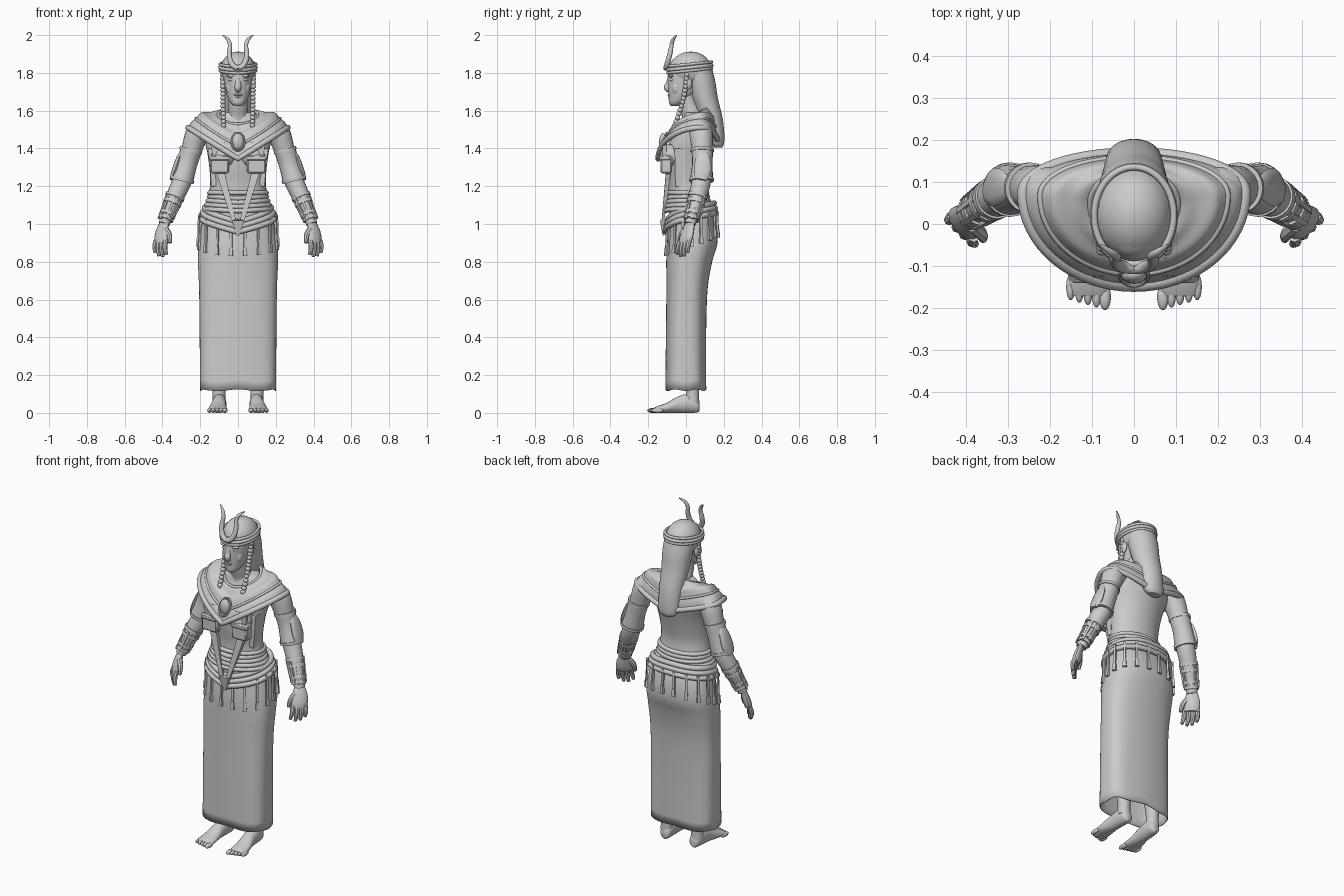
import bpy, bmesh
from math import sin, cos, pi, radians
from mathutils import Vector, Matrix

if "Cube" in bpy.data.objects:
    bpy.data.objects.remove(bpy.data.objects["Cube"])

stone = bpy.data.materials.new("plain_grey")
stone.use_nodes = True
GREY = (0.6, 0.6, 0.6, 1)
stone.diffuse_color = GREY
stone.node_tree.nodes["Principled BSDF"].inputs["Base Color"].default_value = GREY
X, Y, Z = Vector((1, 0, 0)), Vector((0, 1, 0)), Vector((0, 0, 1))


def finish(name, bm, mirror=False, thick=0, bevel=0):
    bmesh.ops.recalc_face_normals(bm, faces=bm.faces)
    me = bpy.data.meshes.new(name)
    bm.to_mesh(me)
    bm.free()
    me.materials.append(stone)
    me.polygons.foreach_set("use_smooth", [True] * len(me.polygons))
    me.set_sharp_from_angle(angle=radians(40))
    ob = bpy.data.objects.new(name, me)
    bpy.context.collection.objects.link(ob)
    if bevel:
        ob.modifiers.new("Bevel", "BEVEL").width = bevel
    if thick:
        ob.modifiers.new("Solidify", "SOLIDIFY").thickness = thick
    if mirror:
        ob.modifiers.new("Mirror", "MIRROR").use_mirror_merge = False


def skin(name, rings, caps=True, loop=False, **kw):
    """Bridge a series of equal closed rings."""
    bm = bmesh.new()
    vs = [[bm.verts.new(p) for p in ring] for ring in rings]
    n = len(vs[0])
    for a, b in zip(vs, vs[1:] + (vs[:1] if loop else [])):
        for i in range(n):
            j = (i + 1) % n
            bm.faces.new((a[i], a[j], b[j], b[i]))
    if caps and not loop:
        bm.faces.new(vs[0])
        bm.faces.new(vs[-1])
    finish(name, bm, **kw)


def smooth(rows, k=4):
    """Catmull-Rom interpolation of rows of numbers."""
    rows = [Vector(r) for r in rows]
    out = []
    for i in range(len(rows) - 1):
        a, b, c, d = (rows[min(max(i + o, 0), len(rows) - 1)] for o in (-1, 0, 1, 2))
        for s in range(k):
            t = s / k
            out.append(b + (c - a) * t / 2 + (a * 2 - b * 5 + c * 4 - d) * t * t / 2
                       + (b * 3 - a - c * 3 + d) * t ** 3 / 2)
    return out + [rows[-1]]


def ellipse(c, u, v, n=32, start=0):
    angles = [start + 2 * pi * i / n for i in range(n)]
    return [Vector(c) + u * cos(a) + v * sin(a) for a in angles]


def rounded(a, p):
    """Sine and cosine pushed out to a rounded box of power p."""
    s, c = sin(a), cos(a)
    k = (abs(s) ** p + abs(c) ** p) ** (-1 / p)
    return s * k, c * k


def loft(name, rows, **kw):
    """Upright body from rows of z, y, half width, half depth."""
    skin(name, [ellipse((0, y, z), X * rx, Y * ry) for z, y, rx, ry in smooth(rows)], **kw)


def tube(name, pts, flat=1, n=12, loop=False, ref=Y, start=0, **kw):
    """Sweep along points of x, y, z, radius."""
    ps = [Vector(p[:3]) for p in pts]
    m, rings = len(ps), []
    for i, p in enumerate(ps):
        a, b = (ps[i - 1], ps[(i + 1) % m]) if loop else (ps[max(i - 1, 0)], ps[min(i + 1, m - 1)])
        t = (b - a).normalized()
        u = t.cross(ref).normalized()
        rings.append(ellipse(p, u * pts[i][3], t.cross(u) * pts[i][3] * flat, n, start))
    skin(name, rings, loop=loop, **kw)


def plate(name, a, b, wa, wb, flat, **kw):
    tube(name, [(*a, wa), (*b, wb)], flat=flat, n=4, start=pi / 4, **kw)


def ball(name, loc, size, **kw):
    bm = bmesh.new()
    bmesh.ops.create_uvsphere(bm, u_segments=20, v_segments=12, radius=1,
                              matrix=Matrix.LocRotScale(Vector(loc), None, Vector(size)))
    finish(name, bm, **kw)


def box(name, loc, size, **kw):
    bm = bmesh.new()
    bmesh.ops.create_cube(bm, size=1, matrix=Matrix.LocRotScale(Vector(loc), None, Vector(size)))
    finish(name, bm, bevel=.008, **kw)


def hoop(name, z, y, rx, ry, r, drop=0, tilt=0, power=2):
    """Band around the body; drop pulls the front down to a point."""
    pts = []
    for i in range(56):
        a = 2 * pi * i / 56
        s, c = rounded(a, power)
        dip = drop * (1 - abs(sin(a))) * (c > 0)
        pts.append((rx * s, y - ry * c, z - dip - tilt * cos(a), r))
    tube(name, pts, loop=True, ref=Z, n=10)


# Torso, neck and bust
loft("torso", [(1.02, .02, .175, .11), (1.13, .01, .158, .103), (1.22, .003, .147, .098),
               (1.3, .003, .152, .11), (1.38, .012, .163, .12), (1.46, .04, .18, .112),
               (1.53, .06, .17, .085), (1.59, .05, .08, .06)])
ball("bust", (.075, -.082, 1.36), (.066, .056, .062), mirror=True)
tube("neck", smooth([(0, .05, 1.5, .075), (0, .035, 1.57, .056), (0, .01, 1.64, .05),
                     (0, .005, 1.7, .05)]), n=24)

# Head and face
loft("head", [(1.625, -.06, .018, .02), (1.64, -.048, .038, .042), (1.675, -.026, .057, .066),
              (1.72, -.006, .069, .09), (1.77, .005, .075, .102), (1.82, .015, .078, .106),
              (1.87, .02, .066, .09), (1.9, .02, .03, .045)])
tube("nose", smooth([(0, -.082, 1.785, .013), (0, -.091, 1.745, .015), (0, -.099, 1.722, .018),
                     (0, -.085, 1.706, .014)]))
ball("brows", (.034, -.078, 1.784), (.026, .014, .008), mirror=True)
ball("eyes", (.034, -.076, 1.764), (.016, .011, .009), mirror=True)
ball("cheeks", (.036, -.05, 1.72), (.028, .026, .04), mirror=True)
ball("upper_lip", (0, -.086, 1.684), (.024, .012, .006))
ball("lower_lip", (0, -.083, 1.673), (.02, .012, .007))
ball("chin", (0, -.07, 1.642), (.024, .018, .017))
ball("ears", (.08, .01, 1.745), (.012, .022, .034), mirror=True)

# Hair
ball("hair_cap", (0, .025, 1.815), (.093, .112, .098))
loft("long_hair", [(1.85, .045, .085, .085), (1.76, .076, .086, .078), (1.67, .098, .08, .07),
                   (1.57, .13, .072, .062), (1.49, .15, .067, .052), (1.43, .165, .06, .037),
                   (1.405, .17, .038, .022)])
for i in range(15):
    t = i / 14
    ball("braid_bead", (.082 - .006 * t, .005 - .02 * t - .055 * t * t, 1.79 - .29 * t),
         (.014, .014, .013), mirror=True)

# Headband and horned crown
for z, r in ((1.812, .008), (1.828, .01), (1.846, .008)):
    hoop("headband", z, .02, .095, .116, r, tilt=.012)
plate("headband_point", (0, -.1, 1.835), (0, -.097, 1.785), .035, .004, .25)
tube("crown_horns", smooth([(0, -.106, 1.825, .014), (.026, -.102, 1.838, .015),
                            (.043, -.093, 1.87, .014), (.046, -.083, 1.91, .013),
                            (.042, -.077, 1.945, .011), (.054, -.068, 1.977, .009),
                            (.08, -.05, 1.998, .003)]), mirror=True)


# Draped mantle: rings from neckline to pointed hem
def mantle_point(a, t):
    s, c = sin(a), cos(a)
    front = c > 0
    neck = Vector((.1 * s, .05 - (.095 if front else .075) * c, 1.575 - .045 * c))
    drop = (.165 if front else .08) * (1 - abs(s))
    hem = Vector((.264 * s, .075 - (.222 if front else .093) * c, 1.51 - drop))
    fold = (.018 + .024 * s * s) * sin(pi * t) + .004 * sin(5 * pi * t)
    return neck.lerp(hem, t) + Vector((s * .3, -c * .3, 1)) * fold


AROUND = [2 * pi * i / 64 for i in range(64)]
skin("mantle", [[mantle_point(a, t / 20) for a in AROUND] for t in range(21)],
     caps=False, thick=.012)
for name, t, r in (("mantle_hem", 1, .015), ("mantle_fold", .7, .007), ("mantle_neckline", .02, .008)):
    tube(name, [(*mantle_point(a, t), r) for a in AROUND], loop=True, ref=Z, n=10)
ball("brooch", (0, -.121, 1.435), (.031, .022, .046))
tube("brooch_rim", [(.033 * cos(a), -.124 + .022 * sin(a), 1.435 + .046 * sin(a), .006)
                    for a in AROUND[::2]], loop=True, n=8)

# Chest pouches and tapering straps
box("pouches", (.098, -.104, 1.315), (.1, .06, .095), mirror=True)
box("pouch_flaps", (.098, -.111, 1.35), (.108, .06, .032), mirror=True)
plate("vest_straps", (.105, -.115, 1.43), (.1, -.11, 1.28), .05, .05, .3, mirror=True)
plate("waist_straps", (.092, -.094, 1.27), (.022, -.122, 1.02), .03, .016, .6, mirror=True)
plate("side_vest", (.132, -.035, 1.4), (.122, -.04, 1.2), .04, .025, .9, mirror=True)

# Skirt with soft folds
rings = []
for z, y, rx, ry in smooth([(.12, -.001, .201, .106), (.4, 0, .203, .105), (.65, .005, .206, .108),
                            (.8, .017, .212, .121), (.9, .032, .209, .134), (1, .034, .192, .125),
                            (1.08, .02, .17, .11)]):
    low = max(0, 1 - z)
    ring = []
    for a in AROUND:
        s, c = rounded(a, 2.3 + low)
        ring.append(Vector((rx * s, y - ry * c * (1 + .025 * low * cos(6 * a)),
                            z + .004 * cos(6 * a) * (z < .2))))
    rings.append(ring)
skin("skirt", rings, caps=False, thick=.006)

# Sash folds, pointed belt and buckle
hoop("sash_frill", 1.165, .006, .152, .106, .012)
for i in range(4):
    hoop("sash_fold", 1.145 - i * .022, .008, .151 + i * .008, .107 + i * .004, .013, drop=.01)
for i in range(3):
    hoop("belt", 1.085 - i * .026, .025, .176 + i * .01, .124 + i * .005, .015,
         drop=.05, tilt=.025, power=2.3)
plate("belt_buckle", (0, -.122, 1.02), (0, -.12, .94), .045, .012, .5)

# Tassels around the hips
for i in range(9):
    a = radians(10 + 20 * i)
    s, c = rounded(a, 2.4)
    top = 1.02 + .03 * (1 - c) - .04 * max(0, c - .7)
    end = .845 + .05 * (1 - c)
    at = lambda z, out: (s * (.206 + out), .032 - c * (.132 + out), z)
    out = Vector((sin(a), -cos(a), 0))
    plate("tassel_cord", at(top, .001), at(end, .006), .009, .009, .8, ref=out, mirror=True)
    plate("tassel_weight", at(end + .03, .007), at(end - .015, .008), .011, .016, .7,
          ref=out, mirror=True)

# Arms
tube("arms", smooth([(.15, .065, 1.52, .05), (.21, .078, 1.485, .062), (.243, .085, 1.4, .055),
                     (.27, .088, 1.3, .049), (.299, .08, 1.22, .051), (.336, .06, 1.14, .046),
                     (.37, .038, 1.06, .036), (.391, .022, 1, .029)]), n=20, mirror=True)

# Flared elbow guards
GUARD = smooth([(.25, .086, 1.39, .057), (.27, .087, 1.32, .054), (.296, .082, 1.235, .061)])
tube("arm_guard", GUARD, n=20, mirror=True)
for x, y, z, r in (GUARD[0], GUARD[-1]):
    tube("arm_guard_rim", [(x - .002, y, z + .008, r + .004), (x + .002, y, z - .008, r + .004)],
         n=20, mirror=True)
tube("elbow_plate", smooth([(.29, .088, 1.4, .012), (.313, .09, 1.35, .038),
                            (.336, .087, 1.28, .046), (.352, .08, 1.235, .03)]),
     ref=X, flat=.35, mirror=True)

# Bracers: rings joined by raised bars
WRIST, FORE = Vector((.381, .03, 1.03)), Vector((.334, .061, 1.145))
for t in (0, .22, .72, 1):
    p, r = WRIST.lerp(FORE, t), .041 + .011 * t
    d = (FORE - WRIST).normalized() * .009
    tube("bracer_ring", [(*(p - d), r), (*(p + d), r)], n=20, mirror=True)
for i in range(8):
    o = Vector((cos(i * pi / 4), sin(i * pi / 4), 0))
    plate("bracer_bar", WRIST + o * .038, FORE + o * .046, .009, .009, 1,
          ref=o + Z * .1, mirror=True)

# Hands
SPREAD = Vector((.72, .69, 0))
hand = smooth([(.391, .022, 1.01, .029), (.4, .012, .97, .041), (.406, .002, .93, .046),
               (.408, -.006, .902, .04)])
skin("palms", [ellipse(p[:3], SPREAD * p[3], Vector((-.69, .72, 0)) * p[3] * .5, 16)
               for p in hand], mirror=True)
for i, length in enumerate((.074, .086, .082, .064)):
    base = Vector((.408, -.006, .912)) + SPREAD * (i - 1.5) * .023
    tip = base + Vector((0, -.014, -length)) + SPREAD * (i - 1.5) * .004
    mid = base.lerp(tip, .5) + Vector((.006, -.003, 0))
    tube("fingers", smooth([(*base, .014), (*mid, .013), (*tip, .009)]), n=8, mirror=True)
tube("thumbs", smooth([(.384, -.004, .975, .017), (.364, -.024, .94, .015), (.36, -.036, .9, .01)]),
     n=8, mirror=True)

# Legs and bare feet
tube("legs", smooth([(.1, .035, .05, .036), (.1, .035, .12, .035), (.1, .035, .25, .052),
                     (.1, .02, .45, .06)]), n=20, mirror=True)
foot = smooth([(.072, .096, .03, .016, .02), (.06, .096, .038, .03, .036),
               (.02, .098, .05, .037, .05), (-.04, .101, .044, .038, .044),
               (-.1, .106, .027, .046, .027), (-.15, .107, .018, .049, .018),
               (-.172, .107, .013, .045, .013)])
skin("feet", [ellipse((x, y, z), X * rx, Z * rz, 20) for y, x, z, rx, rz in foot], mirror=True)
for i in range(5):
    ball("toes", (.069 + .0205 * i, -.174 + .006 * i, .013),
         (.011 if i else .014, .032, .013), mirror=True)
